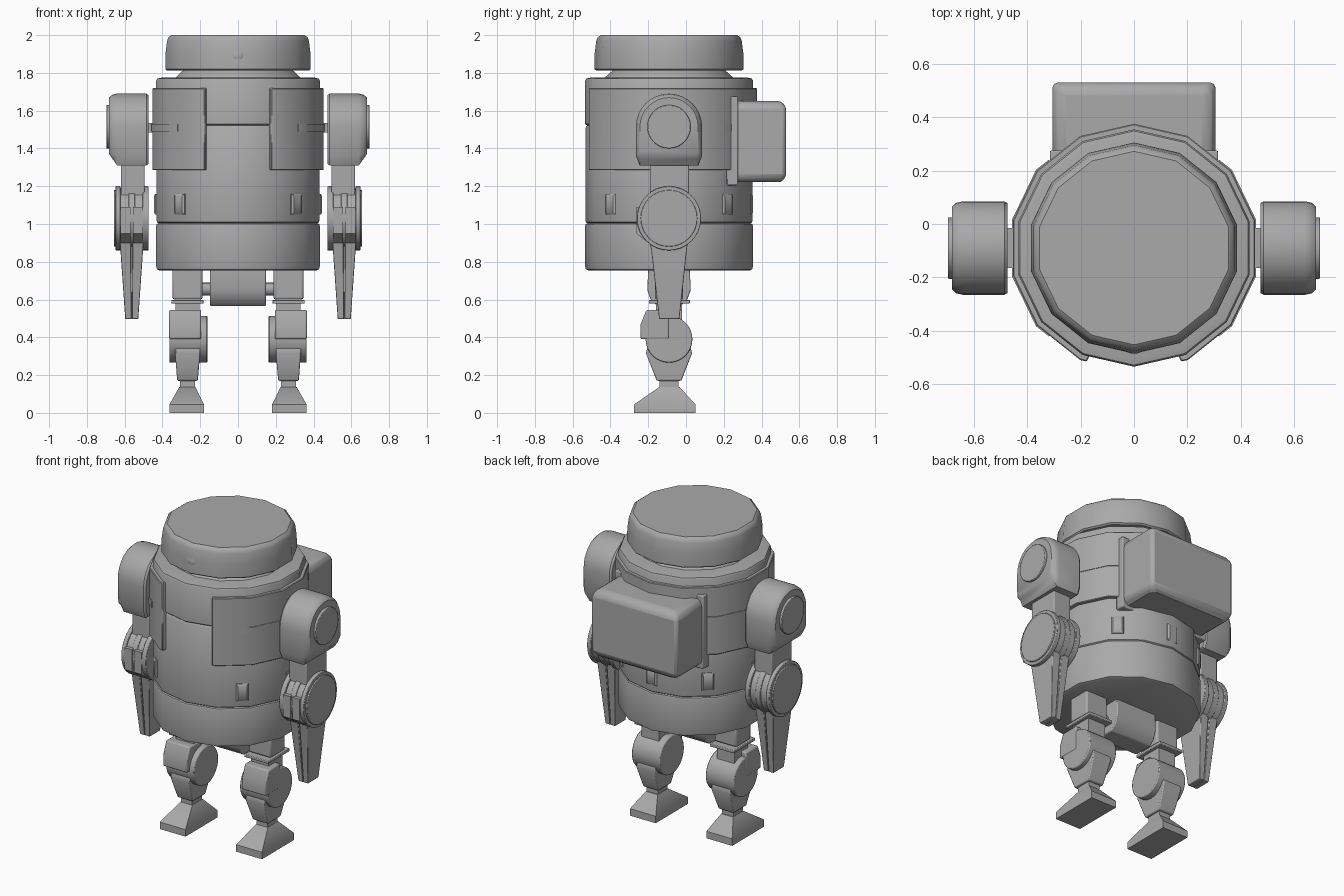
import bpy, bmesh, math
from mathutils import Vector

if "Cube" in bpy.data.objects:
    bpy.data.objects.remove(bpy.data.objects["Cube"], do_unlink=True)

CY = -0.09      # depth of the body axis
SIDES = 14      # facets of the barrel body

grey = bpy.data.materials.new("plain grey")
grey.use_nodes = True
grey.diffuse_color = (0.4, 0.4, 0.4, 1)
grey.node_tree.nodes["Principled BSDF"].inputs["Base Color"].default_value = (0.4, 0.4, 0.4, 1)


def loft(name, rings, bevel=0.0, segments=2):
    """Skin equal-length point rings into a closed solid."""
    bm = bmesh.new()
    rows = [[bm.verts.new(p) for p in ring] for ring in rings]
    n = len(rows[0])
    for a, b in zip(rows, rows[1:]):
        for i in range(n):
            j = (i + 1) % n
            bm.faces.new((a[i], a[j], b[j], b[i]))
    bm.faces.new(rows[0])
    bm.faces.new(rows[-1])
    bmesh.ops.recalc_face_normals(bm, faces=bm.faces)
    mesh = bpy.data.meshes.new(name)
    bm.to_mesh(mesh)
    bm.free()
    mesh.materials.append(grey)
    obj = bpy.data.objects.new(name, mesh)
    bpy.context.collection.objects.link(obj)
    bpy.ops.object.select_all(action='DESELECT')
    obj.select_set(True)
    bpy.context.view_layer.objects.active = obj
    bpy.ops.object.shade_smooth_by_angle(angle=math.radians(35))
    if bevel:
        mod = obj.modifiers.new("Bevel", 'BEVEL')
        mod.width, mod.segments = bevel, segments
        mod.limit_method, mod.angle_limit = 'ANGLE', math.radians(40)
    return obj


def lathe(name, profile):
    """Facetted solid of (radius, z) pairs around the body axis."""
    turn = [math.tau * i / SIDES for i in range(SIDES)]
    loft(name, [[(r * math.sin(a), CY - r * math.cos(a), z) for a in turn]
                for r, z in profile])


def rect(x0, x1, y0, y1, z):
    return [(x0, y0, z), (x1, y0, z), (x1, y1, z), (x0, y1, z)]


def stack(name, levels, bevel=0.0):
    """Solid through horizontal rectangles (x0, x1, y0, y1, z)."""
    return loft(name, [rect(*lv) for lv in levels], bevel)


def box(name, x, y, z, bevel=0.0):
    return stack(name, [(*x, *y, z[0]), (*x, *y, z[1])], bevel)


def prism(name, x, pts, bevel=0.0, segments=2):
    """Extrude a side outline of (y, z) points across x."""
    return loft(name, [[(v, *p) for p in pts] for v in x], bevel, segments)


def disc(name, x, z, r, n=32, bevel=0.0):
    pts = [(CY + r * math.cos(math.tau * i / n), z + r * math.sin(math.tau * i / n))
           for i in range(n)]
    return prism(name, x, pts, bevel)


def band(name, r, thick, a0, a1, z0, z1, bevel=0.0):
    """Curved plate following the body facets, angles measured from the front."""
    step = 360 / SIDES
    angles = [a0] + [k * step for k in range(2 * SIDES) if a0 < k * step < a1] + [a1]
    rings = []
    for a in angles:
        f = math.cos(math.pi / SIDES) / math.cos(math.radians(a % step - step / 2))
        s, c = math.sin(math.radians(a)) * f, math.cos(math.radians(a)) * f
        q = r - thick
        rings.append([(u * s, CY - u * c, z) for u, z in
                      ((q, z0), (r, z0), (r, z1), (q, z1))])
    return loft(name, rings, bevel, 1)


# Barrel body and head
R = 0.444
lathe("lower_body", [(R - .015, .755), (R - .004, .76), (R, .775), (R, .99),
                     (R - .003, 1.0), (R - .012, 1.004)])
lathe("middle_body", [(R - .012, 1.004), (R - .004, 1.01), (R - .002, 1.02),
                      (R - .002, 1.51), (R - .01, 1.522)])
lathe("upper_body", [(R - .01, 1.522), (R, 1.53), (R, 1.76), (R - .006, 1.77),
                     (R - .03, 1.775)])
lathe("neck", [(.345, 1.765), (.335, 1.78), (.29, 1.82)])
lathe("head", [(.385, 1.812), (.395, 1.82), (.394, 1.9), (.385, 1.97),
               (.378, 1.988), (.362, 2.0)])

# Single round eye
bpy.ops.mesh.primitive_uv_sphere_add(segments=20, ring_count=12, radius=.034,
                                     location=(0, -.468, 1.89))
eye = bpy.context.object
eye.name = "eye"
eye.scale.y = .5
eye.data.materials.append(grey)
bpy.ops.object.shade_smooth_by_angle()

# Wraparound chest shell, open at the front
band("chest_shell", .465, .04, 22.5, 337.5, 1.285, 1.72, .004)

# Small clips around the waist, none at the front
for k in range(1, 8):
    a = math.radians(45 * k)
    out, along = Vector((math.sin(a), -math.cos(a), 0)), Vector((math.cos(a), math.sin(a), 0))
    base = Vector((0, CY, 0)) + out * .42
    rings = []
    for d, w, h in ((0, .036, .055), (.018, .036, .055), (.026, .027, .043)):
        rings.append([base + out * d + along * (u * w) + Vector((0, 0, 1.105 + v * h))
                      for u, v in ((-1, -1), (1, -1), (1, 1), (-1, 1))])
    loft("waist_clip", rings)

# Backpack and its mounting plate
box("backpack_mount", (-.315, .315), (.215, .275), (1.205, 1.675), .006)
stack("backpack", [(-.275, .275, .26, .5, 1.222), (-.305, .305, .25, .53, 1.245),
                   (-.305, .305, .25, .53, 1.625), (-.275, .275, .26, .5, 1.652)], .02)

# Hips
prism("pelvis", (-.147, .147), [(-.2, .76), (-.205, .65), (-.185, .595), (-.15, .565),
                                (-.03, .565), (.005, .595), (.025, .65), (.02, .76)], .006)
disc("hip_axle", (-.2, .2), .655, .034, 16)

for s, side in ((1, "left"), (-1, "right")):
    def X(a, b):
        return tuple(sorted((s * a, s * b)))

    # Shoulder: arched block with a round cap
    arch = [(CY + .175 * math.cos(math.pi * i / 16), 1.515 + .175 * math.sin(math.pi * i / 16))
            for i in range(17)]
    def outline(k):
        return [(CY + (y - CY) * k, 1.515 + (z - 1.515) * k) for y, z in arch]
    rings = []
    for x, k, low in ((.473, .95, 1.318), (.485, 1, 1.31), (.64, 1, 1.31),
                      (.665, .97, 1.345), (.682, .88, 1.37)):
        o = outline(k)
        foot = [(o[-1][0], 1.36), (o[-1][0] + .02, low), (o[0][0] - .02, low), (o[0][0], 1.36)]
        if low > 1.34:
            foot[0], foot[3] = (o[-1][0], low + .02), (o[0][0], low + .02)
        rings.append([(s * x, *p) for p in o + foot])
    loft(side + "_shoulder", rings)
    disc(side + "_shoulder_cap", X(.66, .697), 1.515, .115, bevel=.004)
    stack(side + "_shoulder_link", [(*X(.42, .485), -.165, -.015, 1.485),
                                    (*X(.42, .485), -.165, -.015, 1.535)])
    mid = 90 if s > 0 else 270
    band(side + "_shoulder_rail", .469, .02, mid - 46, mid + 46, 1.49, 1.53)

    # Arm
    box(side + "_upper_arm", X(.495, .62), (-.19, .015), (1.1, 1.33), .006)
    for x, r in (((.473, .505), .17), ((.505, .625), .16), ((.545, .58), .166),
                 ((.622, .648), .17), ((.64, .657), .15)):
        disc(side + "_elbow", X(*x), 1.03, r, bevel=.003)
    for x0, x1, t0, t1 in ((.502, .558, .528, .561), (.567, .623, .564, .597)):
        stack(side + "_forearm_prong", [(*X(t0, t1), -.142, -.035, .497),
                                        (*X(x0, x1), -.185, .005, .87),
                                        (*X(x0, x1), -.2, .015, .93)], .003)
    stack(side + "_forearm_core", [(*X(.535, .59), -.125, -.055, .5),
                                   (*X(.51, .615), -.165, -.015, .9)])
    for x in ((.503, .555), (.57, .622)):
        prism(side + "_elbow_fork", X(*x), [(-.262, .95), (-.262, 1.09), (-.2, 1.09), (-.17, .9), (-.2, .9)])

    # Upper leg and clamp
    box(side + "_thigh", X(.188, .347), (-.165, -.015), (.6, .765), .012)
    box(side + "_thigh_clamp", X(.182, .353), (-.197, .02), (.578, .598), .004)
    box(side + "_knee_post", X(.205, .33), (-.16, -.02), (.42, .59))

    # Knee drum with a front guard
    disc(side + "_knee", X(.162, .363), .39, .124, bevel=.006)
    prism(side + "_knee_guard", X(.195, .365),
          [(-.24, .39), (-.242, .465), (-.21, .545), (-.09, .545), (-.09, .39)], .008)

    # Shin, ankle and wedge foot
    stack(side + "_shin", [(*X(.213, .322), -.155, -.025, .17),
                           (*X(.2, .333), -.212, .032, .315),
                           (*X(.2, .333), -.205, .025, .345)], .006)
    box(side + "_ankle", X(.228, .308), (-.14, -.04), (.12, .18))
    stack(side + "_foot", [(*X(.18, .363), -.275, .05, 0),
                           (*X(.18, .363), -.275, .05, .045),
                           (*X(.226, .31), -.14, -.035, .138)])
